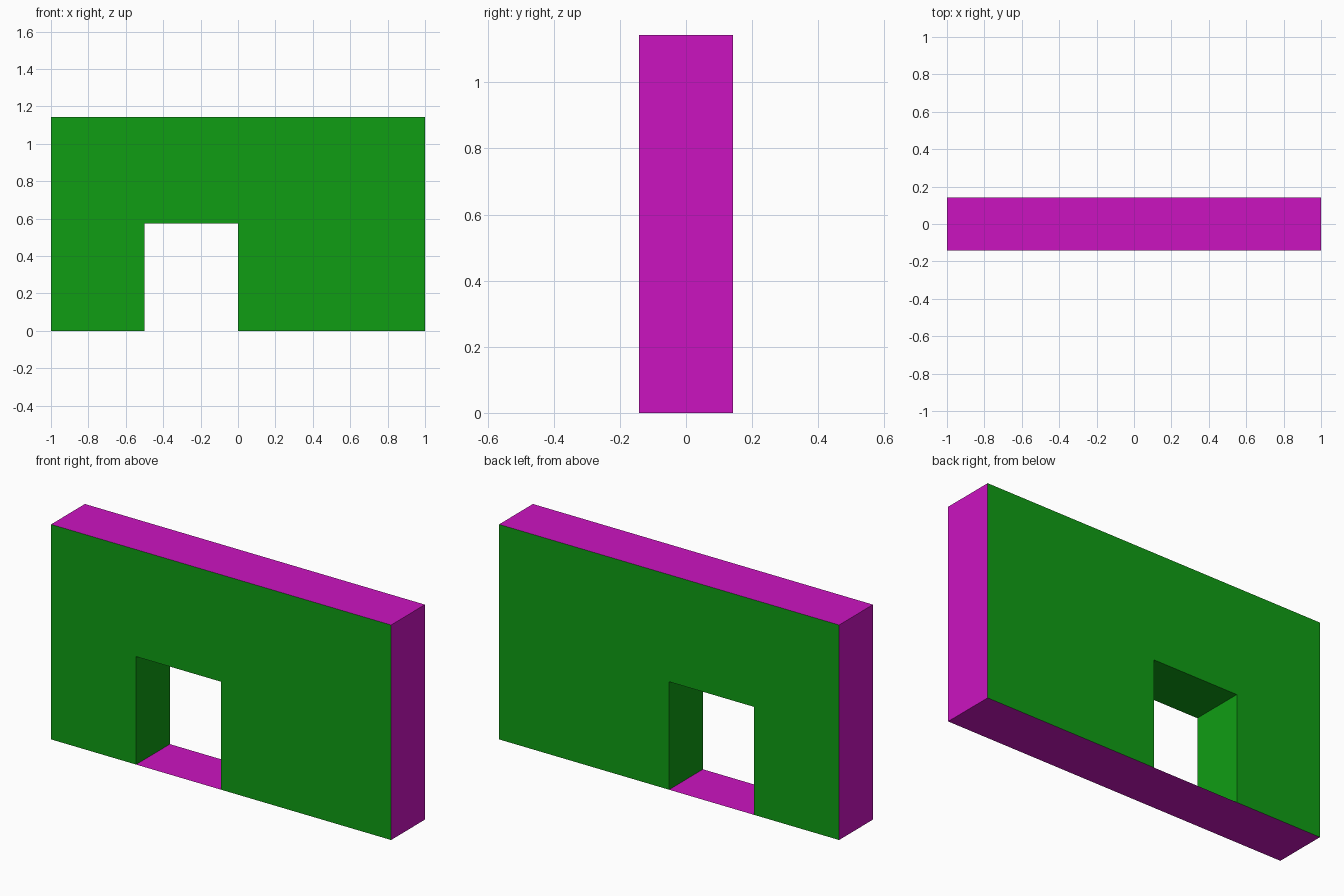
import bpy
import bmesh

if "Cube" in bpy.data.objects:
    bpy.data.objects.remove(bpy.data.objects["Cube"])

HALF_W, HALF_T, HEIGHT = 1.0, 0.142, 1.143
DOOR_L, DOOR_R, DOOR_H = -0.5, 0.0, 0.574


def material(name, color):
    mat = bpy.data.materials.new(name)
    mat.diffuse_color = color
    mat.use_nodes = True
    mat.node_tree.nodes["Principled BSDF"].inputs["Base Color"].default_value = mat.diffuse_color
    return mat


green = material("green_face", (0.005, 0.34, 0.007, 1))
magenta = material("magenta_edge", (0.6, 0.007, 0.53, 1))


def finish(name, bm, mats):
    mesh = bpy.data.meshes.new(name)
    bm.to_mesh(mesh)
    bm.free()
    for mat in mats:
        mesh.materials.append(mat)
    obj = bpy.data.objects.new(name, mesh)
    bpy.context.collection.objects.link(obj)


# Wall: front outline with a door notch, extruded through the thickness
outline = [(-HALF_W, 0), (DOOR_L, 0), (DOOR_L, DOOR_H), (DOOR_R, DOOR_H),
           (DOOR_R, 0), (HALF_W, 0), (HALF_W, HEIGHT), (-HALF_W, HEIGHT)]
bm = bmesh.new()
front = bm.faces.new([bm.verts.new((x, -HALF_T, z)) for x, z in outline])
ext = bmesh.ops.extrude_face_region(bm, geom=[front], use_keep_orig=True)
back = [v for v in ext["geom"] if isinstance(v, bmesh.types.BMVert)]
bmesh.ops.translate(bm, verts=back, vec=(0, 2 * HALF_T, 0))
bmesh.ops.recalc_face_normals(bm, faces=bm.faces)

# Outer rim is magenta; front, back and door reveal are green
for f in bm.faces:
    c = f.calc_center_median()
    side = abs(c.x) > HALF_W - 0.01
    rim = c.z < 0.01 or c.z > HEIGHT - 0.01
    f.material_index = 1 if side or rim else 0
finish("wall", bm, [green, magenta])

# Door threshold: thin sheet closing the bottom of the opening
bm = bmesh.new()
bm.faces.new([bm.verts.new(p) for p in (
    (DOOR_L, -HALF_T, 0), (DOOR_R, -HALF_T, 0),
    (DOOR_R, HALF_T, 0), (DOOR_L, HALF_T, 0))])
finish("door_threshold", bm, [magenta])
